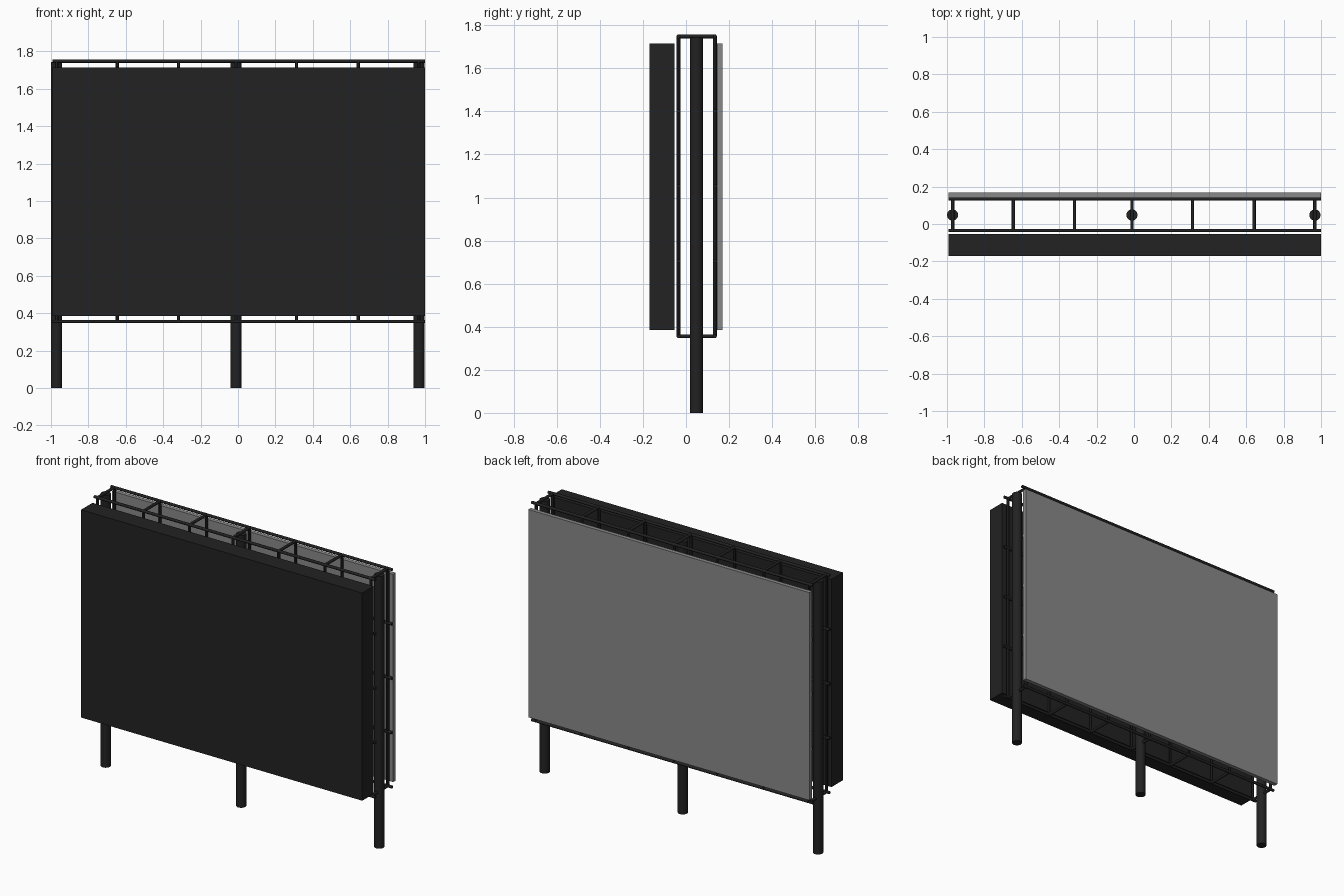
import bpy
from mathutils import Vector

cube = bpy.data.objects.get("Cube")
if cube:
    bpy.data.objects.remove(cube, do_unlink=True)


def make_material(name, value):
    mat = bpy.data.materials.new(name)
    mat.use_nodes = True
    colour = (value, value, value, 1)
    mat.diffuse_color = colour
    mat.node_tree.nodes["Principled BSDF"].inputs["Base Color"].default_value = colour
    return mat


dark = make_material("dark metal", 0.016)
grey = make_material("grey panel", 0.25)


def box(name, low, high, mat):
    low, high = Vector(low), Vector(high)
    bpy.ops.mesh.primitive_cube_add(size=1, location=(low + high) / 2)
    obj = bpy.context.object
    obj.name = name
    obj.scale = high - low
    bpy.ops.object.transform_apply(location=False, rotation=False, scale=True)
    obj.data.materials.append(mat)


def tube(name, start, end, radius, sides):
    start, end = Vector(start), Vector(end)
    axis = end - start
    bpy.ops.mesh.primitive_cylinder_add(
        vertices=sides, radius=radius, depth=axis.length,
        location=(start + end) / 2, rotation=axis.to_track_quat("Z", "Y").to_euler())
    obj = bpy.context.object
    obj.name = name
    obj.data.materials.append(dark)
    bpy.ops.object.shade_smooth_by_angle()


LEFT, RIGHT = -0.993, 0.999
BOTTOM, TOP = 0.356, 1.748
FRAME_Y = {"front": -0.035, "back": 0.134}
POSTS = {"right": -0.97, "middle": -0.011, "left": 0.967}
BAR = 0.009

# Display cabinet and rear board
box("front_cabinet", (LEFT, -0.17, 0.385), (RIGHT, -0.054, 1.715), dark)
box("back_board", (LEFT, 0.143, 0.385), (RIGHT, 0.169, 1.715), grey)

# Ground posts
for side, x in POSTS.items():
    tube(side + "_post", (x, 0.048, 0), (x, 0.048, 1.743), 0.03, 24)

# Front and back grids of rails and uprights
columns = sorted([*POSTS.values(), -0.645, -0.318, 0.313, 0.642])
for side, y in FRAME_Y.items():
    for i in range(5):
        z = BOTTOM + (TOP - BOTTOM) * i / 4
        tube(side + "_rail", (LEFT, y, z), (RIGHT, y, z), BAR, 12)
    for x in columns:
        tube(side + "_upright", (x, y, BOTTOM), (x, y, TOP), BAR, 12)

# Cross ties joining the two grids
for x in columns:
    for z in (BOTTOM, TOP):
        tube("cross_tie", (x, FRAME_Y["front"], z), (x, FRAME_Y["back"], z), BAR, 12)
